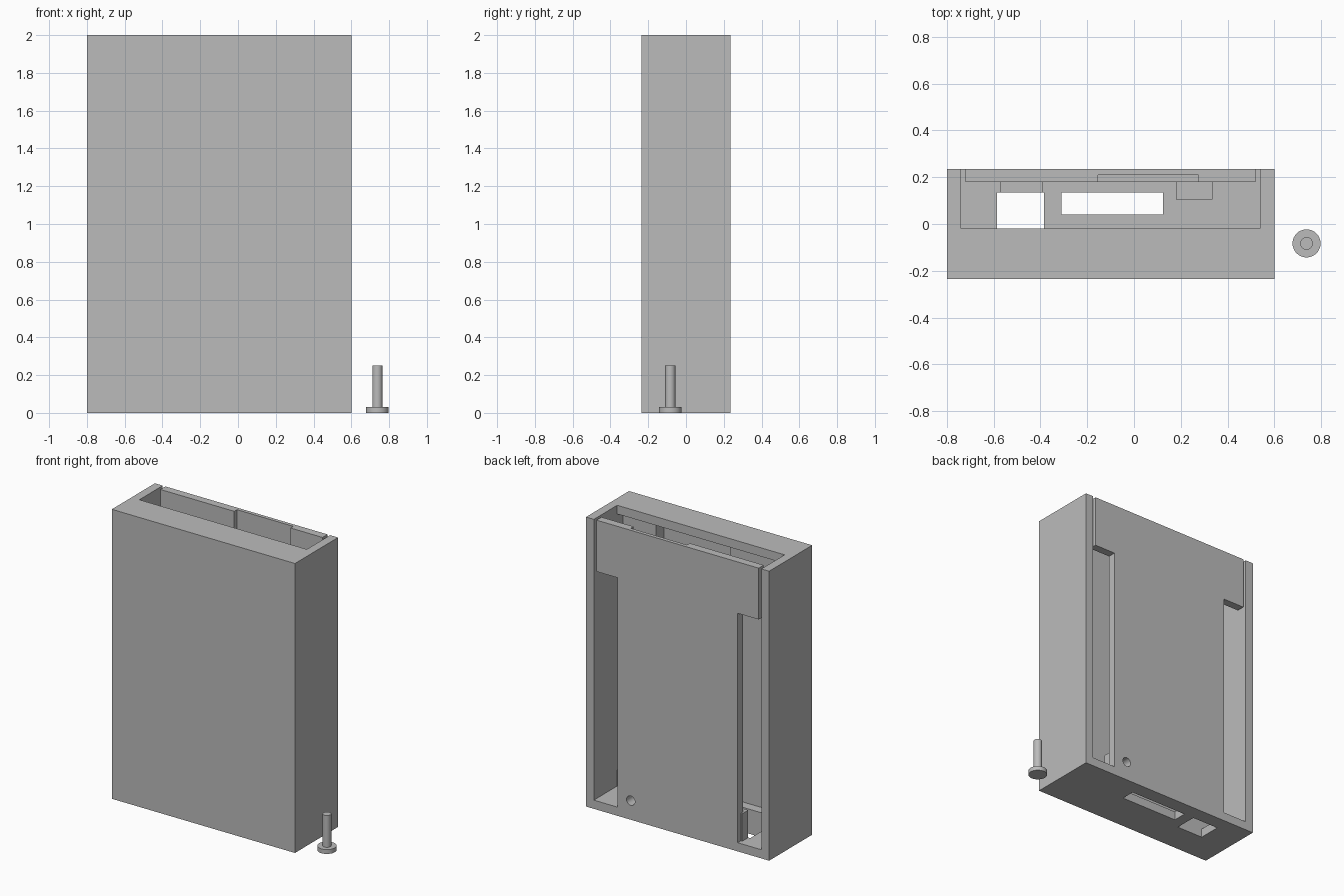
import bpy
import bmesh
from math import radians
from mathutils import Matrix

old = bpy.data.objects.get("Cube")
if old:
    bpy.data.objects.remove(old, do_unlink=True)

grey = bpy.data.materials.new("plain grey")
grey.use_nodes = True
grey.diffuse_color = (0.5, 0.5, 0.5, 1)
grey.node_tree.nodes["Principled BSDF"].inputs["Base Color"].default_value = (0.5, 0.5, 0.5, 1)


def finish(name, bm):
    mesh = bpy.data.meshes.new(name)
    bm.to_mesh(mesh)
    bm.free()
    mesh.materials.append(grey)
    ob = bpy.data.objects.new(name, mesh)
    bpy.context.collection.objects.link(ob)
    return ob


def box(name, x, y, z):
    """Box from (low, high) ranges on each axis."""
    bm = bmesh.new()
    bmesh.ops.create_cube(bm, size=1)
    for v in bm.verts:
        v.co = [r[0] if c < 0 else r[1] for c, r in zip(v.co, (x, y, z))]
    return finish(name, bm)


def rod(bm, radius, low, high, matrix=Matrix()):
    """Cylinder along local z between two heights."""
    bmesh.ops.create_cone(bm, cap_ends=True, segments=32, radius1=radius, radius2=radius,
                          depth=high - low,
                          matrix=matrix @ Matrix.Translation((0, 0, (low + high) / 2)))


def combine(target, tool, operation="DIFFERENCE"):
    tool.hide_render = True
    mod = target.modifiers.new("shape", "BOOLEAN")
    mod.operation, mod.solver, mod.object = operation, "EXACT", tool
    bpy.context.view_layer.objects.active = target
    bpy.ops.object.modifier_apply(modifier=mod.name)
    bpy.data.objects.remove(tool, do_unlink=True)


# Case block, hollow with an open top towards the back
LEFT, RIGHT, MID = 0.54, -0.74, -0.1
WALL, TOP = 0.06, 2.1
case = box("case", (-0.8, 0.6), (-0.235, 0.235), (0, 2))
inside = (RIGHT, LEFT)
combine(case, box("opening", inside, (-0.02, 0.18), (WALL, TOP)))
combine(case, box("chamber", inside, (-0.085, 0.1), (0.17, 1.94)))
combine(case, box("front_pocket", (-0.28, 0.29), (-0.175, 0), (0.17, 1.94)))

# Long windows and narrow slits on both sides of the back panel
for side in (-1, 1):
    for inner, outer, low, high in ((0.46, 0.64, WALL, 1.645), (0.62, 0.64, 1.6, TOP)):
        span = sorted((MID + side * inner, MID + side * outer))
        combine(case, box("panel_gap", span, (0.12, 0.3), (low, high)))

# Shallow recess on the inner side of the back panel
combine(case, box("panel_recess", (-0.155, 0.275), (0.1, 0.21), (0.3, TOP)))

# Screw boss and support post
combine(case, box("screw_boss", (0.18, 0.335), (0.105, 0.2), (0.03, 0.21)), "UNION")
combine(case, box("support_post", (-0.57, -0.39), (0.135, 0.2), (0.03, 0.25)), "UNION")

# Floor openings
combine(case, box("square_port", (-0.585, -0.385), (-0.02, 0.135), (-0.1, 0.1)))
combine(case, box("long_port", (-0.31, 0.125), (0.04, 0.135), (-0.1, 0.1)))

# Screw hole through the back panel and boss
bm = bmesh.new()
rod(bm, 0.032, -0.3, -0.05,
    Matrix.Translation((0.258, 0, 0.132)) @ Matrix.Rotation(radians(90), 4, "X"))
combine(case, finish("screw_hole", bm))

# Loose screw beside the case
bm = bmesh.new()
place = Matrix.Translation((0.738, -0.083, 0))
rod(bm, 0.06, 0, 0.03, place)
rod(bm, 0.027, 0.03, 0.25, place)
screw = finish("screw", bm)

# Smooth the round faces, keep the edges sharp
for ob in (case, screw):
    bpy.ops.object.select_all(action="DESELECT")
    ob.select_set(True)
    bpy.context.view_layer.objects.active = ob
    bpy.ops.object.shade_smooth_by_angle(angle=radians(30))
